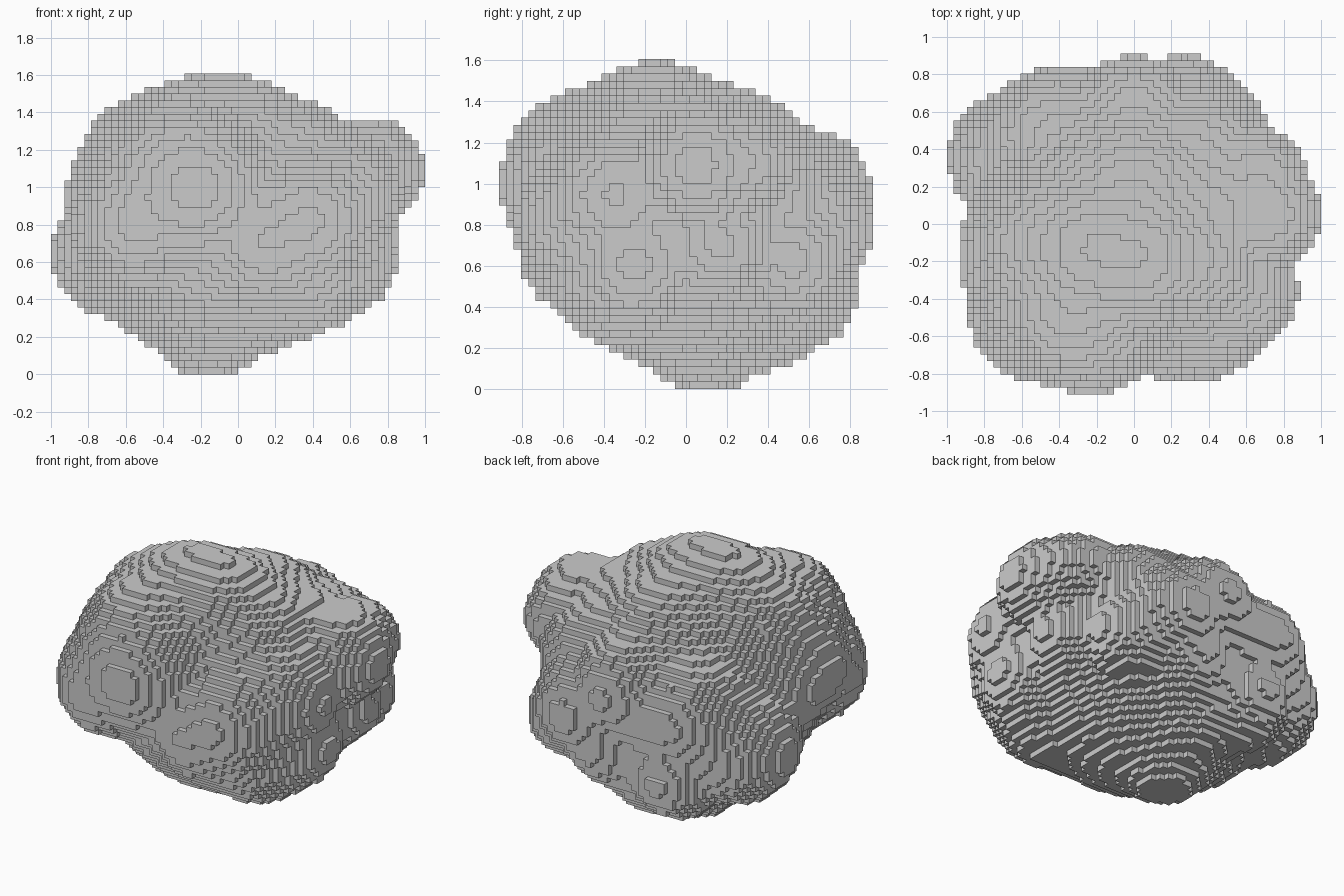
import bpy
import bmesh
import math
from mathutils import Vector

default_cube = bpy.data.objects.get("Cube")
if default_cube:
    bpy.data.objects.remove(default_cube, do_unlink=True)

# Block grid that the boulder is cut from
COUNT = (56, 51, 45)
SIZE = 2 / COUNT[0]
BLEND = 28
SHRINK = 0.012

# Main body as an ellipsoid: centre and half-axes
CORE_CENTRE = Vector((-0.04, 0.02, 0.78))
CORE_AXES = Vector((0.8, 0.76, 0.7))

# Rounded lumps around the body: x, y, z, radius
LUMPS = [
    # crown
    (-.22, -.13, 1.17, .43), (.02, -.17, 1.17, .43), (-.36, -.46, 1.1, .38),
    (0, .2, 1.1, .38), (-.45, -.1, 1.1, .41), (.3, -.2, 1.09, .38),
    (.42, .1, 1.05, .34), (.36, .4, .98, .33),
    # underside
    (-.16, .1, .3, .33), (-.1, .38, .45, .36), (.38, -.33, .57, .36),
    (-.4, .1, .55, .37),
    # front
    (-.22, -.5, 1, .42), (-.42, -.48, .93, .36), (.38, -.48, .82, .36),
    (-.55, -.5, .8, .34), (.15, -.47, .7, .36),
    # left side
    (.72, .05, 1.09, .29), (.68, .28, 1.1, .24), (.57, -.35, .95, .32),
    (.59, -.25, .6, .27), (.62, .17, .7, .24), (.47, .53, .62, .25),
    # right side
    (-.65, .36, .65, .36), (-.6, -.25, .95, .33), (-.58, -.05, .9, .34),
    # back
    (0, .61, .97, .3), (.28, .62, .78, .3), (.13, .58, .55, .26),
    (-.36, .57, .45, .27), (-.45, .5, .87, .34), (-.25, .54, .85, .3),
]
BALLS = [(Vector(lump[:3]), lump[3]) for lump in LUMPS]


def corner(i, j, k):
    """Grid index to position, centred in x and y and standing on the ground."""
    return Vector((i - COUNT[0] / 2, j - COUNT[1] / 2, k)) * SIZE


def is_solid(point):
    """Smooth union of the body and all lumps."""
    offset = point - CORE_CENTRE
    scaled = Vector([o / a for o, a in zip(offset, CORE_AXES)])
    distance = (scaled.length - 1) * min(CORE_AXES)
    total = math.exp(-BLEND * distance)
    for centre, radius in BALLS:
        total += math.exp(-BLEND * ((point - centre).length - radius))
    return total > math.exp(BLEND * SHRINK)


def build_blocks(name, solid):
    """Make one mesh from the exposed sides of the solid blocks."""
    bm = bmesh.new()
    verts = {}

    def vert(key):
        if key not in verts:
            verts[key] = bm.verts.new(corner(*key))
        return verts[key]

    for cell in solid:
        for axis in range(3):
            u, v = (axis + 1) % 3, (axis + 2) % 3
            for side in (0, 1):
                neighbour = list(cell)
                neighbour[axis] += 2 * side - 1
                if tuple(neighbour) in solid:
                    continue
                loop = []
                for du, dv in ((0, 0), (1, 0), (1, 1), (0, 1)):
                    key = list(cell)
                    key[axis] += side
                    key[u] += du
                    key[v] += dv
                    loop.append(vert(tuple(key)))
                bm.faces.new(loop if side else loop[::-1])

    mesh = bpy.data.meshes.new(name)
    bm.to_mesh(mesh)
    bm.free()
    obj = bpy.data.objects.new(name, mesh)
    bpy.context.collection.objects.link(obj)
    return obj


# Boulder
half = Vector((SIZE, SIZE, SIZE)) / 2
blocks = {
    (i, j, k)
    for i in range(COUNT[0])
    for j in range(COUNT[1])
    for k in range(COUNT[2])
    if is_solid(corner(i, j, k) + half)
}
build_blocks("boulder", blocks)
